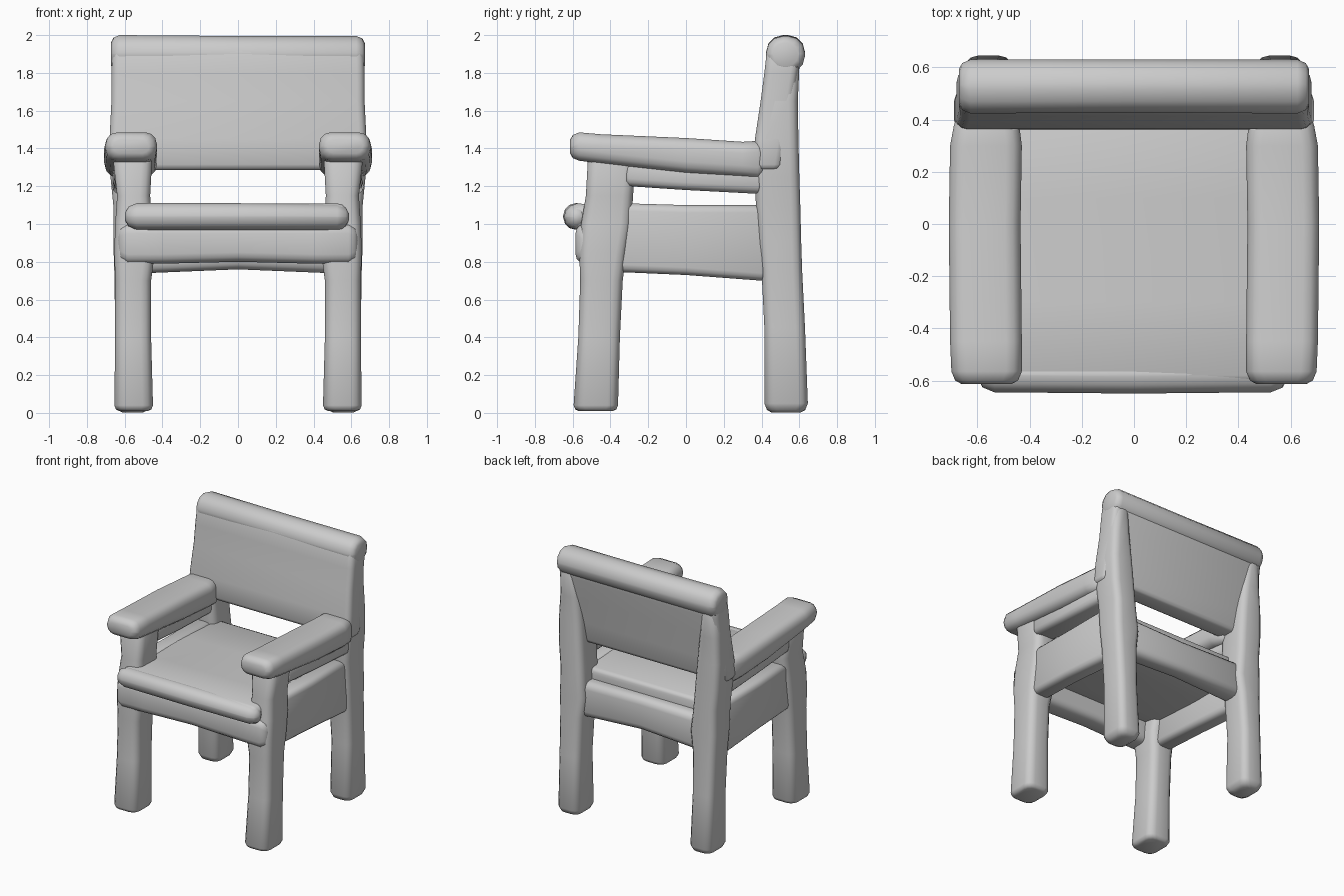
import bpy, bmesh, math


def loft(name, axis, sections, r, end=None, mirror=False):
    """Soft-edged bar along an axis. Each section: (t, a0, a1, b0, b1),
    where a and b are the two remaining axes in x, y, z order."""
    end = r if end is None else end
    first, last = sections[0], sections[-1]
    curve = (0.2, 0.8, math.pi / 2)
    # rounded start, body, rounded finish
    rings = [(first[0] + end * (1 - math.cos(w)), first[1:], end * (1 - math.sin(w))) for w in curve]
    rings += [(s[0], s[1:], 0) for s in sections[1:-1]]
    rings += [(last[0] - end * (1 - math.cos(w)), last[1:], end * (1 - math.sin(w))) for w in reversed(curve)]

    bm = bmesh.new()
    loops = []
    for t, (a0, a1, b0, b1), inset in rings:
        a0, a1, b0, b1 = a0 + inset, a1 - inset, b0 + inset, b1 - inset
        c = max(0.004, min(r, (a1 - a0) * 0.48, (b1 - b0) * 0.48))
        loop = []
        for k, (ca, cb) in enumerate(((a1 - c, b1 - c), (a0 + c, b1 - c),
                                      (a0 + c, b0 + c), (a1 - c, b0 + c))):
            for j in range(4):
                w = (k + j / 3) * math.pi / 2
                co = [ca + c * math.cos(w), cb + c * math.sin(w)]
                co.insert(axis, t)
                loop.append(bm.verts.new(co))
        loops.append(loop)
    n = len(loops[0])
    for p, q in zip(loops, loops[1:]):
        for i in range(n):
            bm.faces.new((p[i], p[(i + 1) % n], q[(i + 1) % n], q[i]))
    bm.faces.new(loops[0])
    bm.faces.new(loops[-1])
    bmesh.ops.recalc_face_normals(bm, faces=bm.faces)
    mesh = bpy.data.meshes.new(name)
    bm.to_mesh(mesh)
    bm.free()
    ob = bpy.data.objects.new(name, mesh)
    bpy.context.collection.objects.link(ob)
    if mirror:
        ob.modifiers.new("mirror", 'MIRROR')
    bpy.ops.object.select_all(action='DESELECT')
    ob.select_set(True)
    bpy.context.view_layer.objects.active = ob
    bpy.ops.object.shade_smooth_by_angle(angle=math.radians(40))
    return ob


X, Y, Z = 0, 1, 2

# Legs: front pair carries the arms, back pair rises behind the backrest
loft("front_leg", Z, [(0.01, .45, .655, -.595, -.36), (0.4, .46, .65, -.57, -.35),
                      (0.7, .46, .65, -.56, -.335), (0.85, .44, .655, -.565, -.315),
                      (1.0, .455, .65, -.555, -.29), (1.15, .465, .64, -.53, -.28),
                      (1.36, .455, .66, -.52, -.27)],
     0.055, end=0.03, mirror=True)
loft("back_leg", Z, [(0.0, .465, .65, .415, .645), (0.45, .475, .65, .415, .63),
                     (0.75, .465, .655, .40, .615), (0.9, .445, .66, .385, .61),
                     (1.1, .465, .66, .37, .605), (1.25, .475, .675, .365, .60),
                     (1.45, .49, .68, .37, .595), (1.65, .51, .67, .42, .592),
                     (1.88, .53, .66, .45, .60)], 0.05, mirror=True)

# Armrests with the rails beneath them
loft("armrest", Y, [(-.615, .43, .70, 1.335, 1.485), (-.45, .43, .705, 1.32, 1.475),
                    (0.0, .435, .71, 1.27, 1.455), (0.3, .43, .705, 1.25, 1.435),
                    (0.43, .44, .69, 1.24, 1.44)], 0.06, end=0.05, mirror=True)
loft("arm_rail", Y, [(-.32, .48, .655, 1.20, 1.34), (0.0, .48, .66, 1.18, 1.31),
                     (0.40, .49, .665, 1.16, 1.29)], 0.04, end=0.02, mirror=True)

# Seat board with a rolled front edge
loft("seat", Y, [(-.61, -.58, .58, .97, 1.108), (-.3, -.57, .57, .93, 1.10),
                 (0.1, -.56, .56, .91, 1.095), (0.48, -.53, .53, .91, 1.09)], 0.05, end=0.03)
loft("seat_front_roll", X, [(-.60, -.645, -.51, .97, 1.11), (0, -.65, -.51, .97, 1.11),
                            (.59, -.645, -.51, .97, 1.105)], 0.065)

# Rails around the seat
loft("front_apron", X, [(-.635, -.585, -.41, .79, 1.0), (-.4, -.58, -.41, .79, 1.0),
                        (0, -.575, -.41, .80, 1.0), (.4, -.58, -.41, .79, 1.0),
                        (.635, -.585, -.41, .79, 1.0)], 0.05)
loft("back_apron", X, [(-.50, .41, .57, .74, 1.01), (0, .41, .555, .76, 1.01),
                       (.50, .41, .57, .74, 1.01)], 0.05, end=0.02)
loft("side_apron", Y, [(-.36, .49, .63, .745, 1.11), (0.0, .495, .635, .73, 1.10),
                       (0.42, .49, .635, .70, 1.10)], 0.04, end=0.02, mirror=True)

# Backrest panel and its rounded top rail
loft("backrest", Z, [(1.285, -.69, .69, .36, .51), (1.45, -.68, .68, .365, .53),
                     (1.65, -.67, .67, .395, .57), (1.80, -.67, .67, .415, .592),
                     (1.94, -.665, .665, .427, .61)], 0.04, end=0.03)
loft("top_rail", X, [(-.672, .424, .63, 1.80, 2.0), (0, .426, .63, 1.80, 1.995),
                     (.672, .424, .63, 1.80, 1.995)], 0.09, end=0.045)
